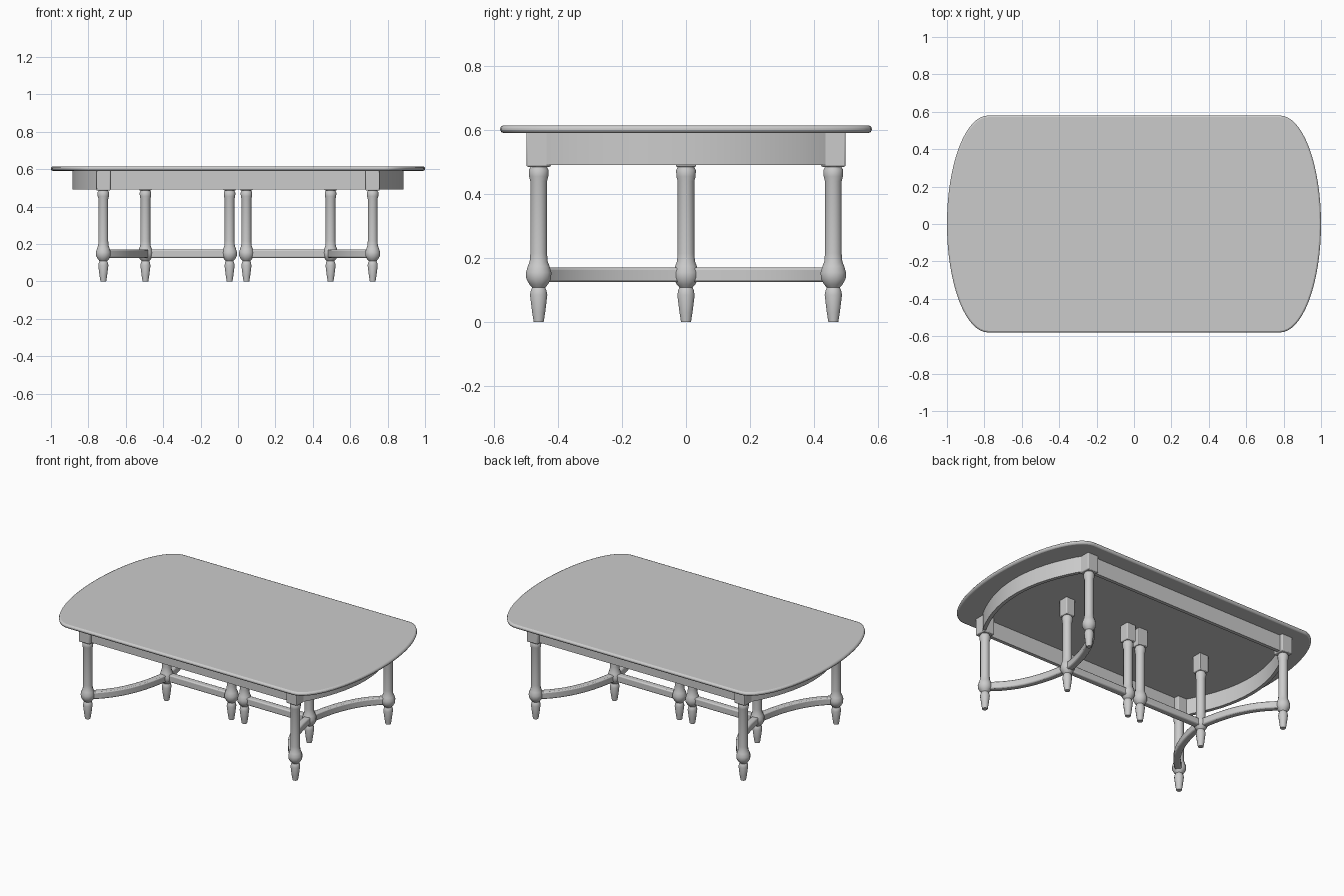
import bpy, bmesh, math
from mathutils import Vector

if "Cube" in bpy.data.objects:
    bpy.data.objects.remove(bpy.data.objects["Cube"])


def finish(name, bm, bevel=0.0, angle=35):
    bmesh.ops.recalc_face_normals(bm, faces=bm.faces)
    me = bpy.data.meshes.new(name)
    bm.to_mesh(me)
    bm.free()
    ob = bpy.data.objects.new(name, me)
    bpy.context.collection.objects.link(ob)
    if bevel:
        m = ob.modifiers.new("soft_edge", 'BEVEL')
        m.width, m.segments = bevel, 2
        m.limit_method, m.angle_limit = 'ANGLE', math.radians(50)
    bpy.ops.object.select_all(action='DESELECT')
    bpy.context.view_layer.objects.active = ob
    ob.select_set(True)
    bpy.ops.object.shade_smooth_by_angle(angle=math.radians(angle))
    return ob


def prism(name, outline, z0, z1, bevel=0.0):
    bm = bmesh.new()
    face = bm.faces.new([bm.verts.new((x, y, z0)) for x, y in outline])
    new = bmesh.ops.extrude_face_region(bm, geom=[face])["geom"]
    bmesh.ops.translate(bm, vec=(0, 0, z1 - z0),
                        verts=[v for v in new if isinstance(v, bmesh.types.BMVert)])
    return finish(name, bm, bevel)


def sweep(name, path, width, z0, z1, closed=False):
    """Rectangular bar following a plan path."""
    pts = [Vector(p) for p in path]
    n = len(pts)
    bm = bmesh.new()
    rings = []
    for i, p in enumerate(pts):
        a = pts[i - 1] if i or closed else p
        b = pts[(i + 1) % n] if i < n - 1 or closed else p
        t = (b - a).normalized()
        side = Vector((-t.y, t.x)) * width / 2
        l, r = p + side, p - side
        rings.append([bm.verts.new(c) for c in
                      ((*l, z0), (*r, z0), (*r, z1), (*l, z1))])
    for i in range(n if closed else n - 1):
        a, b = rings[i], rings[(i + 1) % n]
        for k in range(4):
            bm.faces.new((a[k], a[(k + 1) % 4], b[(k + 1) % 4], b[k]))
    if not closed:
        bm.faces.new(rings[0])
        bm.faces.new(rings[-1])
    return finish(name, bm, 0 if closed else 0.007)


def lathe(name, profile, x, y, sides=12):
    bm = bmesh.new()
    rings = [[bm.verts.new((x + r * math.cos(2 * math.pi * (k + .5) / sides),
                            y + r * math.sin(2 * math.pi * (k + .5) / sides), z))
              for k in range(sides)] for r, z in profile]
    for a, b in zip(rings, rings[1:]):
        for k in range(sides):
            j = (k + 1) % sides
            bm.faces.new((a[k], a[j], b[j], b[k]))
    bm.faces.new(rings[0])
    bm.faces.new(rings[-1])
    return finish(name, bm)


# Table top: straight long sides with elliptical ends
outline = []
for s in (1, -1):
    for i in range(33):
        a = math.pi * (i / 32 - .5)
        outline.append((s * (.78 + .22 * math.cos(a)), s * .58 * math.sin(a)))
prism("table_top", outline, .591, .614, .009)

# Apron: hollow band with bowed ends
band = []
for s in (1, -1):
    for i in range(17):
        y = .465 * (i / 8 - 1)
        band.append((s * (.73 + .145 * (1 - (y / .465) ** 2)), s * y))
sweep("apron", band, .022, .49, .595, closed=True)

# Turned legs with square blocks on top
profile = [(.016, 0), (.021, .03), (.028, .085), (.025, .10), (.021, .108),
           (.030, .118), (.040, .135), (.041, .155), (.035, .175), (.029, .19),
           (.027, .215), (.027, .44), (.031, .455), (.032, .475), (.026, .485),
           (.026, .495)]
corners = [(sx * .72, sy * .46) for sx in (1, -1) for sy in (1, -1)]
inner = [(x, 0) for x in (-.495, -.045, .045, .495)]
for kind, spots, h in (("corner", corners, .038), ("inner", inner, .032)):
    for x, y in spots:
        lathe(kind + "_leg", profile, x, y)
        prism(kind + "_leg_block",
              [(x - h, y - h), (x + h, y - h), (x + h, y + h), (x - h, y + h)],
              .485, .595, .005)

# Stretchers: bowed bars to the corners, straight bars along the middle
for sx in (1, -1):
    for sy in (1, -1):
        p0, p1, p2 = Vector((.72, .46)), Vector((.535, .32)), Vector((.495, 0))
        path = []
        for i in range(11):
            t = i / 10
            p = p0 * (1 - t) ** 2 + p1 * 2 * t * (1 - t) + p2 * t * t
            path.append((sx * p.x, sy * p.y))
        sweep("curved_stretcher", path, .04, .125, .17)
    sweep("middle_stretcher", [(sx * .495, 0), (sx * .045, 0)], .04, .125, .17)
